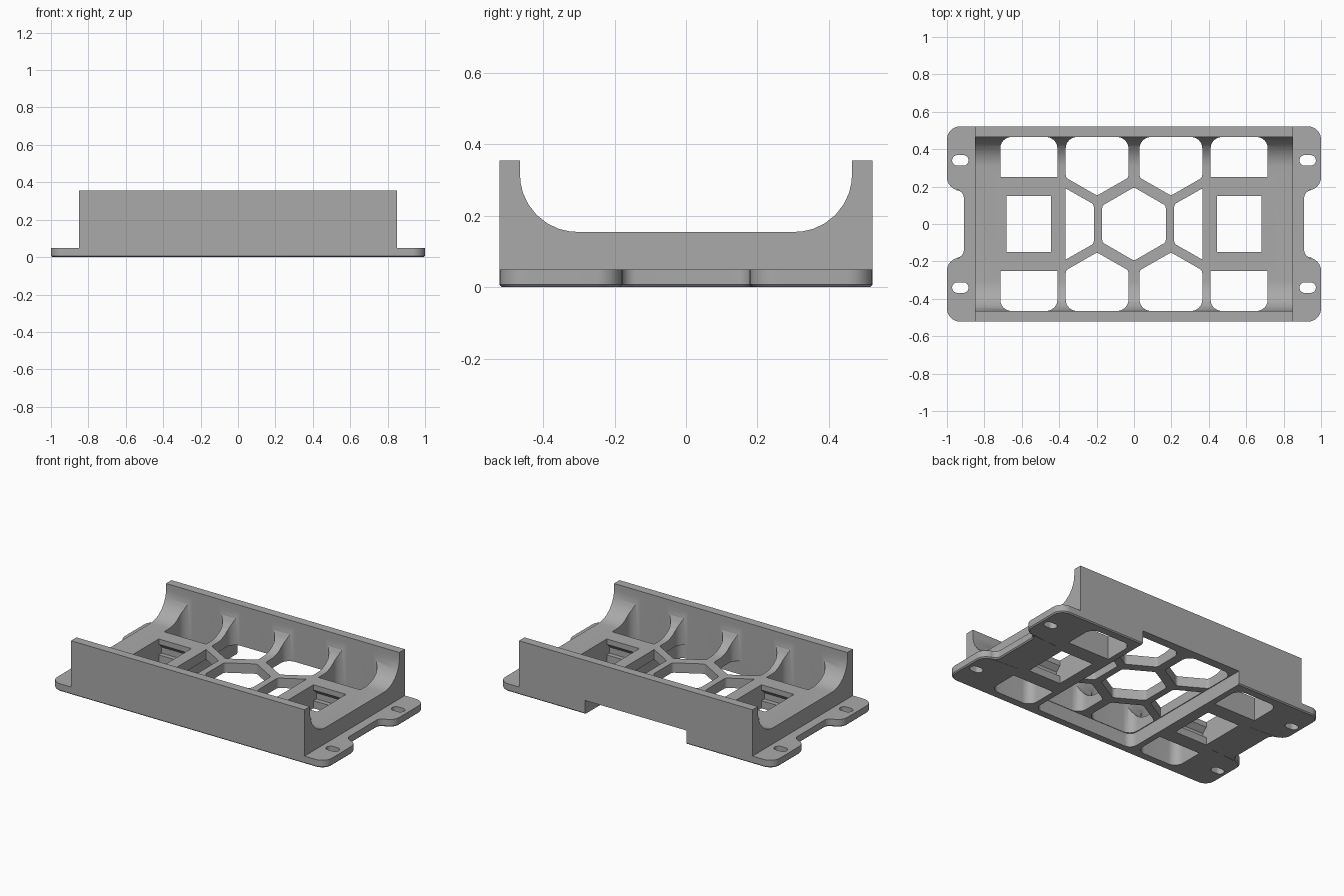
import bpy
import bmesh
from math import tan, sin
from mathutils import Vector

start = bpy.data.objects.get("Cube")
if start:
    bpy.data.objects.remove(start, do_unlink=True)

grey = bpy.data.materials.new("plain grey")
grey.use_nodes = True
colour = (0.4, 0.4, 0.4, 1)
grey.diffuse_color = colour
grey.node_tree.nodes["Principled BSDF"].inputs["Base Color"].default_value = colour


def rounded(corners, steps=8):
    """Outline from (u, v, radius) corners, each replaced by an arc."""
    out = []
    n = len(corners)
    for i, (u, v, r) in enumerate(corners):
        p = Vector((u, v))
        if r == 0:
            out.append(p)
            continue
        a = (Vector(corners[i - 1][:2]) - p).normalized()
        b = (Vector(corners[(i + 1) % n][:2]) - p).normalized()
        half = a.angle(b) / 2
        centre = p + (a + b).normalized() * r / sin(half)
        reach = r / tan(half)
        s = (p + a * reach - centre).normalized()
        e = (p + b * reach - centre).normalized()
        out += [centre + s.lerp(e, k / steps).normalized() * r for k in range(steps + 1)]
    return out


def extrude(name, corners, lo, hi, axis="z", chamfer=0):
    """Solid made by extruding a rounded outline along z or x."""
    outline = rounded(corners)
    bm = bmesh.new()
    rings = []
    for w in (lo, hi):
        places = [(p.x, p.y, w) if axis == "z" else (w, p.x, p.y) for p in outline]
        rings.append([bm.verts.new(place) for place in places])
    low, high = rings
    base = bm.faces.new(low)
    bm.faces.new(high)
    for i in range(len(low)):
        bm.faces.new((low[i - 1], low[i], high[i], high[i - 1]))
    bmesh.ops.recalc_face_normals(bm, faces=bm.faces[:])
    if chamfer:
        bmesh.ops.bevel(bm, geom=base.edges[:], offset=chamfer, segments=1, affect="EDGES")
    mesh = bpy.data.meshes.new(name)
    bm.to_mesh(mesh)
    bm.free()
    mesh.materials.append(grey)
    ob = bpy.data.objects.new(name, mesh)
    bpy.context.collection.objects.link(ob)
    return ob


def combine(target, tool, operation="DIFFERENCE"):
    tool.hide_render = True
    mod = target.modifiers.new("combine", "BOOLEAN")
    mod.operation, mod.solver, mod.object = operation, "EXACT", tool
    bpy.context.view_layer.objects.active = target
    bpy.ops.object.modifier_apply(modifier=mod.name)
    bpy.data.objects.remove(tool, do_unlink=True)


def flip(corners, sx, sy):
    return [(u * sx, v * sy, r) for u, v, r in corners]


def both_sides(half):
    """Close a half outline by mirroring it in its first coordinate."""
    return half + [(-u, v, r) for u, v, r in reversed(half)]


W = 0.522       # half depth
INNER = 0.465   # inner face of the long walls
signs = [(sx, sy) for sx in (1, -1) for sy in (1, -1)]

# cradle body with curved inner walls
section = both_sides([(-W, 0.02, 0), (-W, 0.355, 0), (-INNER, 0.355, 0), (-INNER, 0.155, 0.16)])
cradle = extrude("cradle", section, -0.85, 0.85, axis="x")

# mounting plate with four ears
ear = [(1, -W, 0.07), (1, -0.18, 0.07), (0.91, -0.18, 0.04)]
right_half = ear + flip(ear[::-1], 1, -1)
combine(cradle, extrude("mounting_plate", both_sides(right_half), 0, 0.05, chamfer=0.007), "UNION")

# underside pocket, open at the back
combine(cradle, extrude("pocket", both_sides([(0.37, 0.7, 0), (0.37, -0.468, 0.05)]), -0.1, 0.09))

# honeycomb openings
hexagon = [(0, 0.196, 0.025), (0.17, 0.098, 0.025), (0.17, -0.098, 0.025)]
hexagon += flip(hexagon, -1, -1)
combine(cradle, extrude("centre_hole", hexagon, -0.1, 0.5))
side_hole = [(0.215, 0.105, 0.025), (0.365, 0.19, 0), (0.365, -0.19, 0), (0.215, -0.105, 0.025)]
for side in (1, -1):
    combine(cradle, extrude("side_hole", flip(side_hole, side, 1), -0.1, 0.5))

# wall bays, corner bays and screw slots
wall_bay = [(0.198, 0.152, 0.025), (0.365, 0.248, 0.025), (0.365, INNER, 0.06),
            (0.03, INNER, 0.06), (0.03, 0.248, 0.025)]
corner_bay = [(0.41, 0.252, 0), (0.715, 0.252, 0), (0.715, INNER, 0.06), (0.41, INNER, 0.06)]
slot = [(0.885, 0.312, 0.027), (0.972, 0.312, 0.027), (0.972, 0.368, 0.027), (0.885, 0.368, 0.027)]
for outline in (wall_bay, corner_bay, slot):
    for sx, sy in signs:
        combine(cradle, extrude("opening", flip(outline, sx, sy), -0.1, 0.5))

# square socket windows with catch grooves
socket = both_sides([(-0.15, -0.1, 0), (-0.15, 0.05, 0), (-0.18, 0.05, 0),
                     (-0.18, 0.09, 0), (-0.15, 0.12, 0), (-0.15, 0.3, 0)])
for lo, hi in ((0.445, 0.682), (-0.682, -0.445)):
    combine(cradle, extrude("socket", socket, lo, hi, axis="x"))

# smooth the fillets, keep edges crisp
bpy.ops.object.select_all(action="DESELECT")
cradle.select_set(True)
bpy.context.view_layer.objects.active = cradle
bpy.ops.object.shade_smooth_by_angle(angle=0.5)
